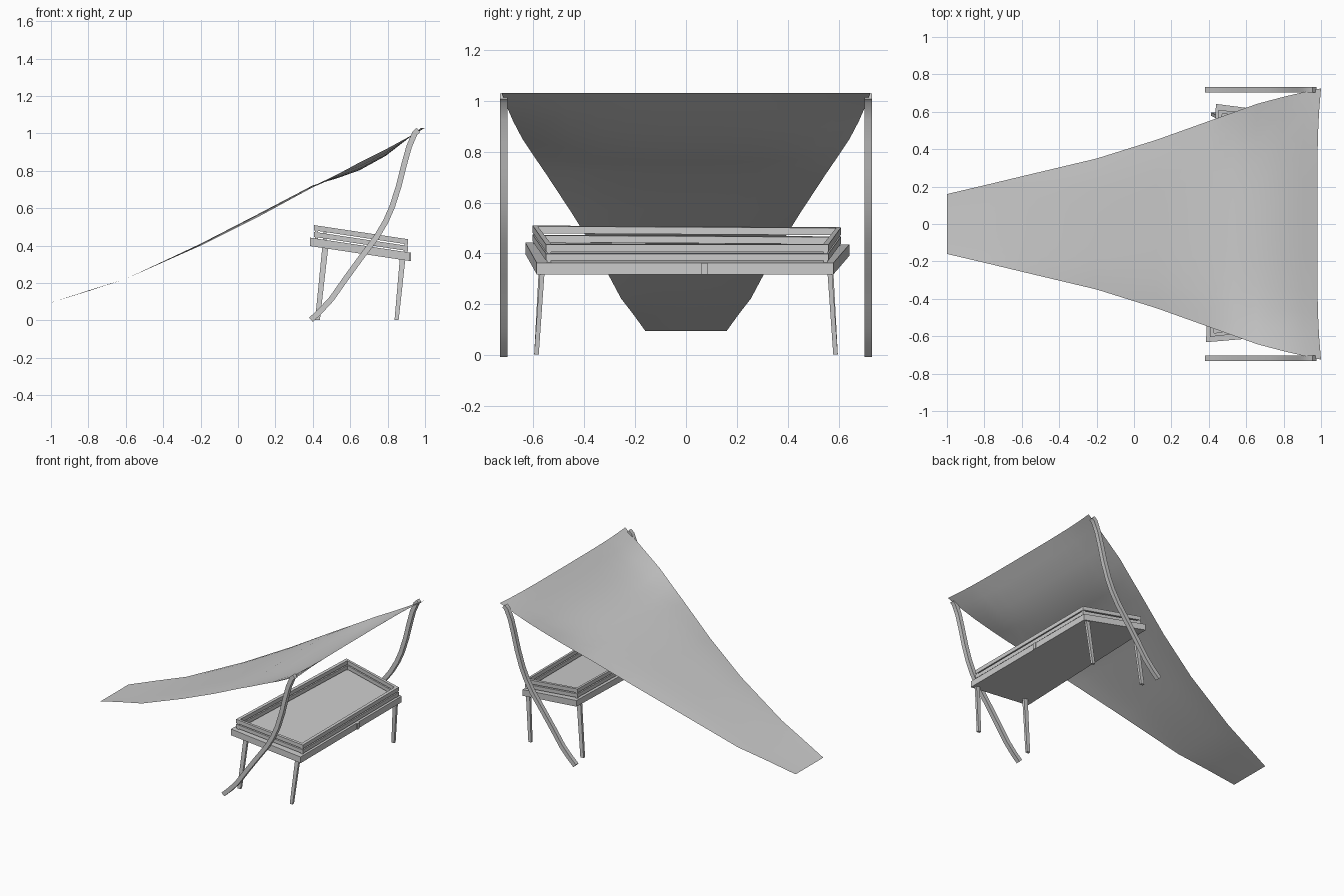
import bpy
from mathutils import Vector

if "Cube" in bpy.data.objects:
    bpy.data.objects.remove(bpy.data.objects["Cube"])


def make(name, verts, faces, smooth=None):
    me = bpy.data.meshes.new(name)
    me.from_pydata(verts, [], faces)
    me.update()
    ob = bpy.data.objects.new(name, me)
    bpy.context.collection.objects.link(ob)
    if smooth:
        bpy.ops.object.select_all(action='DESELECT')
        ob.select_set(True)
        bpy.context.view_layer.objects.active = ob
        bpy.ops.object.shade_smooth_by_angle(angle=smooth)
    return ob


def tilt(x, z):
    # every level of the table slopes down toward +x
    return z - 0.15 * (x - 0.39)


def slab(name, pts, z, thick):
    n = len(pts)
    v = [(x, y, tilt(x, z + dz)) for dz in (0, thick) for x, y in pts]
    f = [tuple(reversed(range(n))), tuple(range(n, 2 * n))]
    f += [(i, (i + 1) % n, n + (i + 1) % n, n + i) for i in range(n)]
    return make(name, v, f)


def frame(name, pts, z, thick, w):
    # hollow rail frame: outer loop and inset inner loop
    inner = [(x + w * sx, y + w * sy) for (x, y), (sx, sy)
             in zip(pts, [(1, 1), (-1, 1), (-1, -1), (1, -1)])]
    v = [(x, y, tilt(x, z + dz)) for dz in (0, thick) for x, y in pts + inner]
    f = []
    for i in range(4):
        j = (i + 1) % 4
        f += [(i, j, 8 + j, 8 + i), (4 + j, 4 + i, 12 + i, 12 + j),
              (8 + i, 8 + j, 12 + j, 12 + i), (j, i, 4 + i, 4 + j)]
    return make(name, v, f)


def sweep(name, path, y, wy, w):
    # rectangular bar along a path in the xz plane
    v, f = [], []
    P = [Vector(p) for p in path]
    for i, p in enumerate(P):
        t = (P[min(i + 1, len(P) - 1)] - P[max(i - 1, 0)]).normalized()
        n = Vector((t.y, -t.x)) * w / 2
        for s, q in ((-1, -1), (1, -1), (1, 1), (-1, 1)):
            v.append((p.x + n.x * s, y + q * wy / 2, p.y + n.y * s))
    for i in range(len(P) - 1):
        for k in range(4):
            a, b = i * 4 + k, i * 4 + (k + 1) % 4
            f.append((a, b, b + 4, a + 4))
    e = len(v) - 4
    f += [(3, 2, 1, 0), (e, e + 1, e + 2, e + 3)]
    return make(name, v, f, 0.6)


# sagging canopy: edge x, half width, edge z, centre z, centre x
rows = [(-1, .16, .095, .095, -1), (-.8, .207, .16, .157, -.8),
        (-.6, .255, .222, .222, -.6), (-.2, .35, .40, .41, -.2),
        (.12, .45, .56, .575, .12), (.4, .55, .712, .722, .4),
        (.54, .60, .785, .76, .53), (.66, .643, .85, .803, .65),
        (.8, .68, .92, .88, .79), (.92, .708, .985, .965, .90),
        (1, .725, 1.03, 1.03, .98)]
N = 12
verts, faces = [], []
for x, hw, ze, zc, xc in rows:
    for k in range(N + 1):
        t = 2 * k / N - 1
        b = t ** 4
        verts.append((xc + (x - xc) * b, hw * t, zc + (ze - zc) * b))
for i in range(len(rows) - 1):
    for k in range(N):
        a = i * (N + 1) + k
        faces.append((a, a + N + 1, a + N + 2, a + 1))
make("canopy", verts, faces, 1.0)

# curved side poles
path = [(.39, .003), (.44, .05), (.50, .115), (.57, .215), (.65, .325), (.74, .445),
        (.79, .53), (.825, .61), (.86, .72), (.89, .84), (.915, .93), (.945, 1.0), (.965, 1.018)]
for side, nm in ((-1, "front"), (1, "back")):
    sweep(nm + "_pole", path, side * .717, .03, .03)

# table: sloping base slab and two stacked rail frames
slab("table_base", [(.385, -.632), (.918, -.587), (.918, .58), (.438, .642)], .397, .045)
slab("base_joint", [(.90, .06), (.925, .06), (.925, .085), (.90, .085)], .397, .045)
rail = [(.407, -.603), (.91, -.55), (.91, .56), (.452, .61)]
frame("lower_rail", rail, .449, .027, .02)
frame("upper_rail", rail, .484, .028, .02)
# corner posts between the rails
for (x, y), (sx, sy) in zip(rail, [(1, 1), (-1, 1), (-1, -1), (1, -1)]):
    cx, cy = x + .012 * sx, y + .012 * sy
    slab("rail_post", [(cx - .008, cy - .008), (cx + .008, cy - .008),
                       (cx + .008, cy + .008), (cx - .008, cy + .008)], .44, .05)


# splayed tapered legs
def leg(name, top, bot, zt, wt, wb):
    v = []
    for (x, y), z, w in ((bot, .003, wb), (top, zt, wt)):
        v += [(x + sx * w / 2, y + sy * .009, z)
              for sx, sy in ((-1, -1), (1, -1), (1, 1), (-1, 1))]
    f = [(3, 2, 1, 0), (4, 5, 6, 7)]
    f += [(i, (i + 1) % 4, 4 + (i + 1) % 4, 4 + i) for i in range(4)]
    make(name, v, f)


for s, nm in ((-1, "front"), (1, "back")):
    leg(nm + "_left_leg", (.467, s * .567), (.425, s * .588), .395, .032, .026)
    leg(nm + "_right_leg", (.88, s * .565), (.848, s * .588), .33, .03, .022)
